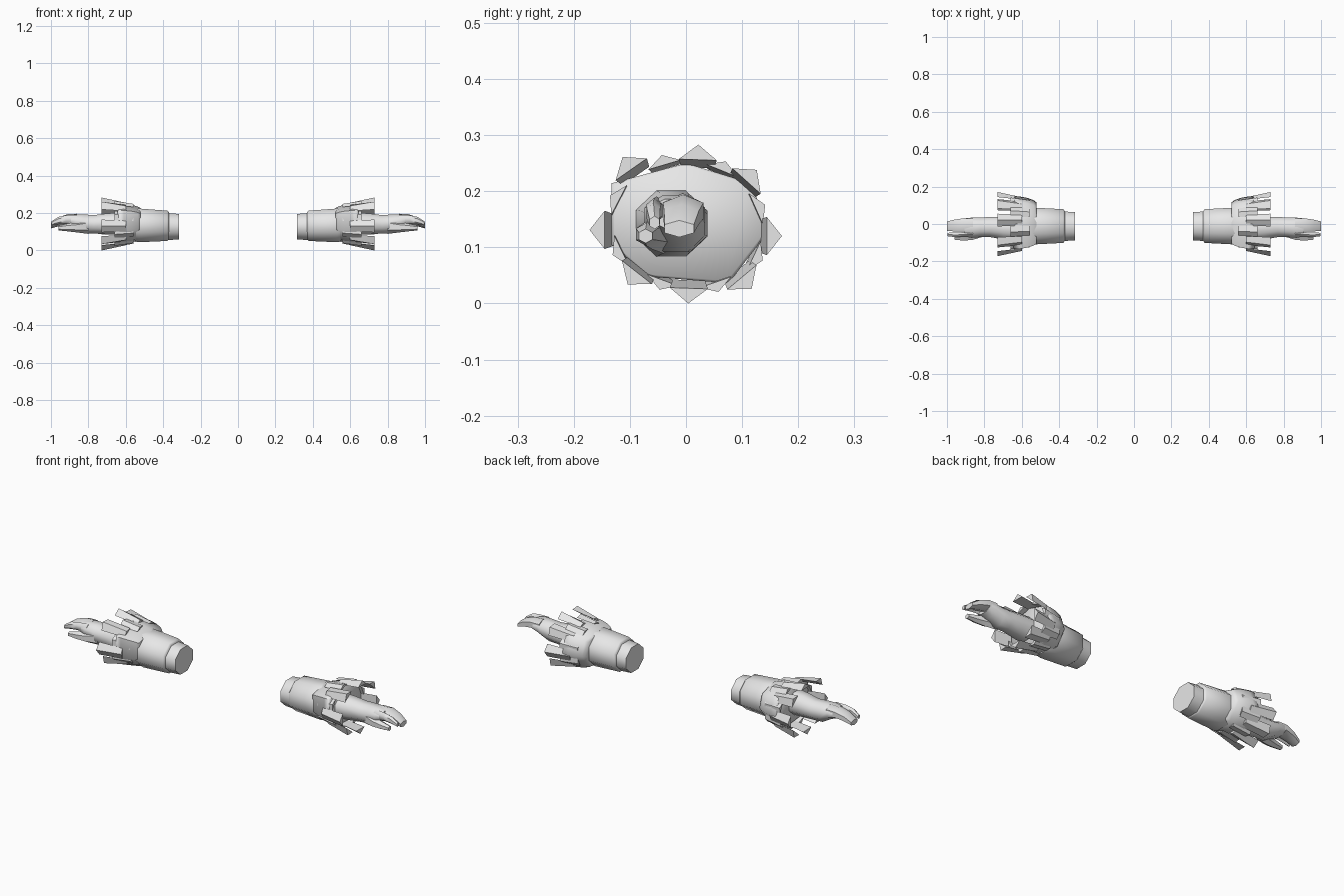
import bpy, bmesh, math
from mathutils import Vector

if "Cube" in bpy.data.objects:
    bpy.data.objects.remove(bpy.data.objects["Cube"])

grey = bpy.data.materials.new("light_grey")
grey.diffuse_color = (0.8, 0.8, 0.8, 1)
grey.use_nodes = True
grey.node_tree.nodes["Principled BSDF"].inputs["Base Color"].default_value = grey.diffuse_color


def finish(name, bm, angle=35):
    """Turn a bmesh into a smooth shaded part, mirrored to the other arm."""
    bmesh.ops.recalc_face_normals(bm, faces=bm.faces)
    me = bpy.data.meshes.new(name)
    bm.to_mesh(me)
    bm.free()
    me.materials.append(grey)
    ob = bpy.data.objects.new(name, me)
    bpy.context.collection.objects.link(ob)
    bpy.ops.object.select_all(action='DESELECT')
    ob.select_set(True)
    bpy.context.view_layer.objects.active = ob
    bpy.ops.object.shade_smooth_by_angle(angle=math.radians(angle))
    ob.modifiers.new("other_arm", 'MIRROR').use_mirror_merge = False
    return ob


def add_loft(bm, rings):
    """Skin a list of equal-length point rings and cap both ends."""
    vs = [[bm.verts.new(p) for p in r] for r in rings]
    n = len(vs[0])
    for a, b in zip(vs, vs[1:]):
        for i in range(n):
            j = (i + 1) % n
            bm.faces.new((a[i], a[j], b[j], b[i]))
    bm.faces.new(vs[0])
    bm.faces.new(vs[-1])


def oval(x, cy, cz, ry, rz, n=8):
    """Cross-section of n points whose flat sides touch the given half sizes."""
    k = 1 / math.cos(math.pi / n)
    return [(x, cy + ry * k * math.cos((i + .5) * math.tau / n),
             cz + rz * k * math.sin((i + .5) * math.tau / n)) for i in range(n)]


def tube(name, sections, n=8, angle=35):
    bm = bmesh.new()
    add_loft(bm, [oval(*s, n=n) for s in sections])
    return finish(name, bm, angle)


# Sleeve: inner band and forearm
tube("sleeve_band", [(0.315, -0.012, 0.127, 0.075, 0.068),
                     (0.39, -0.012, 0.128, 0.080, 0.073)], angle=50)
tube("sleeve_forearm", [(0.370, -0.011, 0.131, 0.080, 0.074),
                        (0.378, -0.011, 0.132, 0.090, 0.081),
                        (0.530, -0.011, 0.134, 0.098, 0.090),
                        (0.550, -0.011, 0.134, 0.094, 0.086)], angle=50)

# Flared cuff with a flat closed mouth
CUFF = [(-0.133, 0.214), (0, 0.25), (0.117, 0.214), (0.147, 0.128),
        (0.076, 0.036), (-0.069, 0.048), (-0.133, 0.105)]
CY, CZ = 0.0, 0.138
bm = bmesh.new()
add_loft(bm, [[(x, CY + (y - CY) * s, CZ + (z - CZ) * s) for y, z in CUFF]
              for x, s in ((0.52, 0.78), (0.535, 0.86), (0.57, 0.95),
                           (0.61, 1.0), (0.637, 1.0), (0.643, 0.96))])
finish("cuff", bm, 60)

# Ridged flaps round the cuff: outer edge position and facing angle in degrees
FLAPS = [(0.022, 0.283, 88), (0.126, 0.238, 48), (0.171, 0.120, 0),
         (0.117, 0.026, -50), (0.004, 0.000, -92), (-0.104, 0.034, -128),
         (-0.172, 0.131, 180), (-0.113, 0.261, 125)]


def add_flap(bm, y, z, angle, x0, x1, half, thick, lift):
    a = math.radians(angle)
    out = Vector((0, math.cos(a), math.sin(a)))
    side = Vector((0, -math.sin(a), math.cos(a)))
    tip = Vector((x1, y, z))
    root = Vector((x0, y, z)) - out * lift
    add_loft(bm, [
        [root, root - out * thick * .5 + side * half * .85,
         root - out * thick * .5 - side * half * .85],
        [tip, tip - out * thick + side * half, tip - out * thick - side * half]])


bm = bmesh.new()
for y, z, a in FLAPS:
    add_flap(bm, y, z, a, 0.60, 0.73, 0.034, 0.027, 0.028)
finish("long_flaps", bm)

bm = bmesh.new()
for i, (y, z, a) in enumerate(FLAPS):
    y2, z2, a2 = FLAPS[(i + 1) % len(FLAPS)]
    mid = a + ((a2 - a + 180) % 360 - 180) / 2
    r = math.radians(mid)
    add_flap(bm, (y + y2) / 2 - 0.008 * math.cos(r),
             (z + z2) / 2 - 0.008 * math.sin(r),
             mid, 0.56, 0.66, 0.030, 0.018, 0.016)
finish("short_flaps", bm)

# Hand: wrist and palm
tube("palm", [(0.62, -0.028, 0.142, 0.064, 0.060),
              (0.70, -0.022, 0.142, 0.060, 0.056),
              (0.77, -0.016, 0.140, 0.054, 0.049),
              (0.82, -0.018, 0.142, 0.052, 0.050),
              (0.87, -0.020, 0.156, 0.054, 0.036),
              (0.905, -0.018, 0.160, 0.048, 0.026)], angle=60)

# Fused fingers bending down at the tip
tube("fingers", [(0.86, -0.006, 0.163, 0.036, 0.029),
                 (0.91, -0.005, 0.165, 0.036, 0.025),
                 (0.96, -0.008, 0.153, 0.031, 0.021),
                 (1.00, -0.012, 0.133, 0.026, 0.013)], n=6, angle=50)

# Index finger
tube("index_finger", [(0.86, -0.052, 0.163, 0.015, 0.024),
                      (0.92, -0.057, 0.166, 0.013, 0.019),
                      (0.96, -0.058, 0.160, 0.012, 0.017),
                      (0.997, -0.056, 0.144, 0.009, 0.010)], n=6, angle=50)

# Thumb
tube("thumb", [(0.80, -0.040, 0.128, 0.026, 0.034),
               (0.86, -0.060, 0.124, 0.024, 0.024),
               (0.91, -0.070, 0.123, 0.019, 0.018),
               (0.96, -0.072, 0.120, 0.012, 0.011)], n=6, angle=50)
